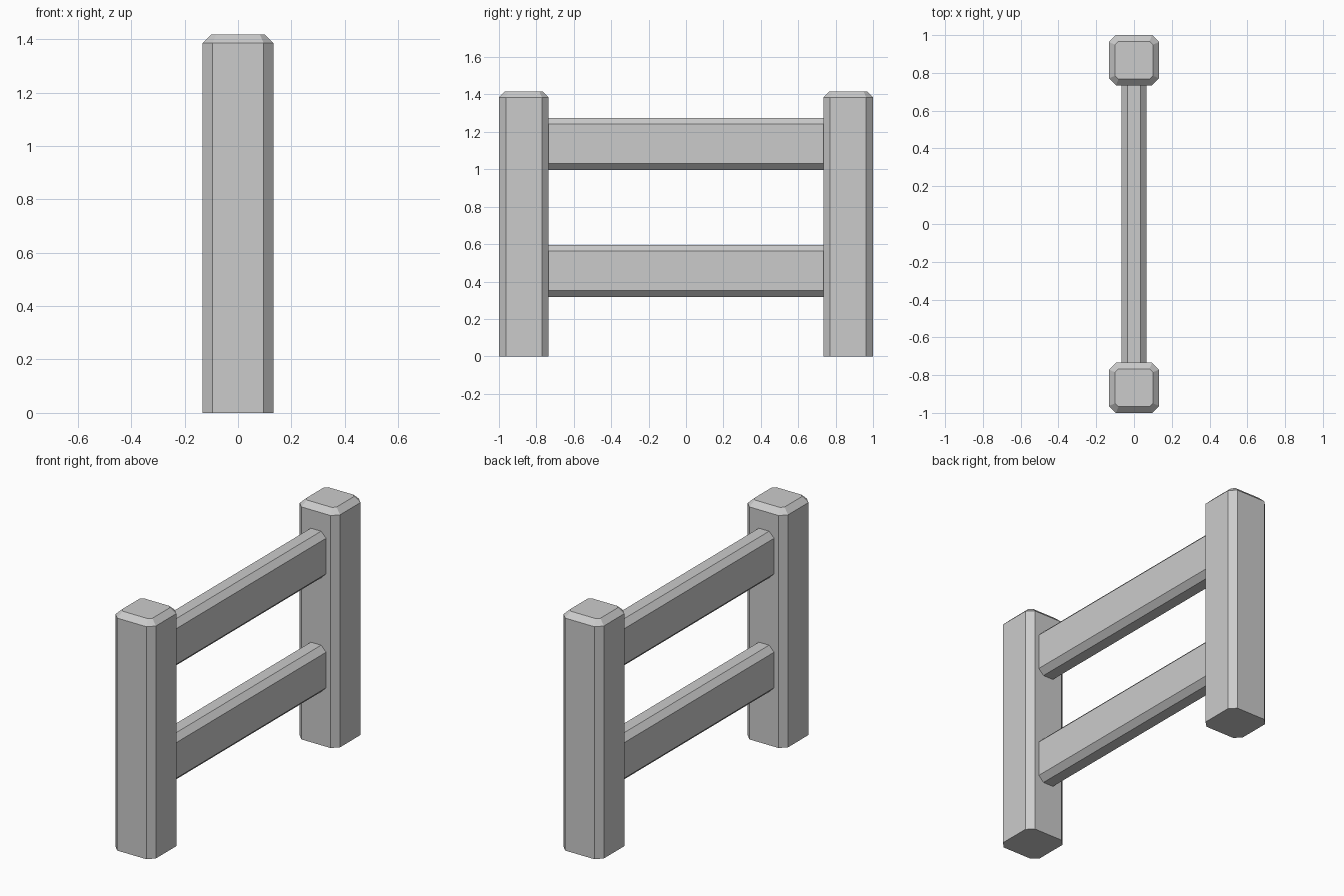
import bpy, bmesh

if "Cube" in bpy.data.objects:
    bpy.data.objects.remove(bpy.data.objects["Cube"])


def octagon(hw, hh, c):
    """Rectangle outline with chamfered corners, counter-clockwise."""
    return [(hw, -hh + c), (hw, hh - c), (hw - c, hh), (-hw + c, hh),
            (-hw, hh - c), (-hw, -hh + c), (-hw + c, -hh), (hw - c, -hh)]


def loft(name, rings):
    """Solid through successive rings, capped at both ends."""
    bm = bmesh.new()
    loops = [[bm.verts.new(p) for p in ring] for ring in rings]
    for a, b in zip(loops, loops[1:]):
        for i in range(len(a)):
            j = (i + 1) % len(a)
            bm.faces.new((a[i], a[j], b[j], b[i]))
    bm.faces.new(loops[0][::-1])
    bm.faces.new(loops[-1])
    bmesh.ops.recalc_face_normals(bm, faces=bm.faces)
    mesh = bpy.data.meshes.new(name)
    bm.to_mesh(mesh)
    bm.free()
    obj = bpy.data.objects.new(name, mesh)
    bpy.context.collection.objects.link(obj)
    return obj


HALF = 0.133            # half width of a post
POST_Y = 1 - HALF
RAIL_END = 1 - 2 * HALF

# Posts: chamfered corners and a chamfered top
for name, y in (("front_post", -POST_Y), ("back_post", POST_Y)):
    levels = ((0, HALF, 0.037), (1.385, HALF, 0.037), (1.417, HALF - 0.033, 0.018))
    loft(name, [[(px, y + py, z) for px, py in octagon(h, h, c)]
                for z, h, c in levels])

# Rails: chamfered boards running between the posts
for name, z in (("lower_rail", 0.457), ("upper_rail", 1.136)):
    loft(name, [[(px, y, z + pz) for px, pz in octagon(0.067, 0.139, 0.033)]
                for y in (-RAIL_END, RAIL_END)])
